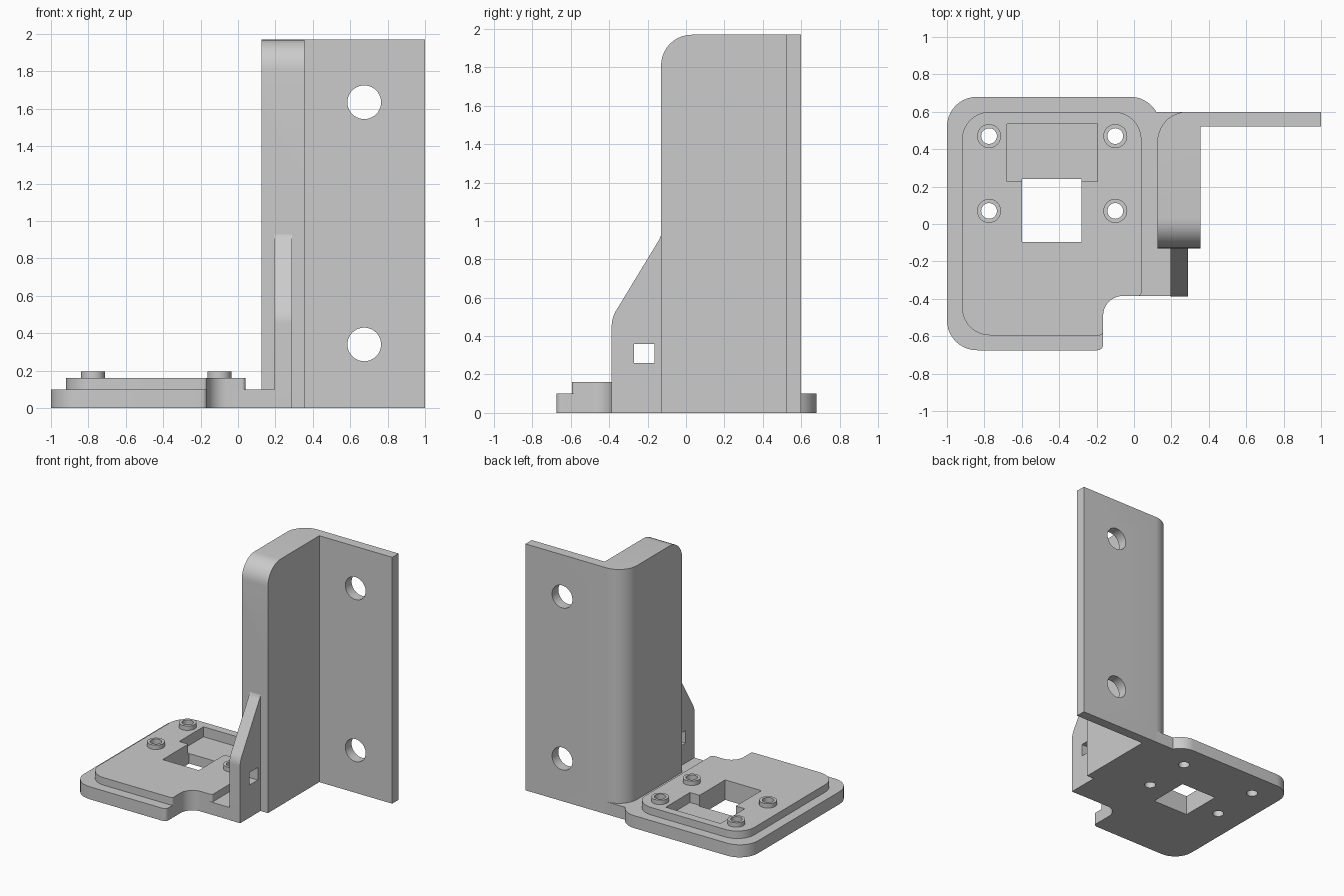
import bpy, bmesh, math
from mathutils import Vector

if "Cube" in bpy.data.objects:
    bpy.data.objects.remove(bpy.data.objects["Cube"])

grey = bpy.data.materials.new("plain_grey")
grey.use_nodes = True
COLOUR = (0.6, 0.6, 0.6, 1)
grey.diffuse_color = COLOUR
grey.node_tree.nodes["Principled BSDF"].inputs["Base Color"].default_value = COLOUR


def rounded(corners, steps=10):
    """Outline from (a, b) or (a, b, fillet radius) corners."""
    pts = []
    for i, c in enumerate(corners):
        p = Vector(c[:2])
        if len(c) == 2:
            pts.append(p)
            continue
        r = c[2]
        d1 = (Vector(corners[i - 1][:2]) - p).normalized()
        d2 = (Vector(corners[(i + 1) % len(corners)][:2]) - p).normalized()
        half = d1.angle(d2) / 2
        centre = p + (d1 + d2).normalized() * r / math.sin(half)
        start = (p + d1 * r / math.tan(half) - centre).normalized()
        end = (p + d2 * r / math.tan(half) - centre).normalized()
        pts += [centre + start.slerp(end, k / steps) * r for k in range(steps + 1)]
    return pts


def rect(a0, a1, b0, b1):
    return [(a0, b0), (a1, b0), (a1, b1), (a0, b1)]


def circle(a, b, r, n=32):
    return [(a + r * math.cos(math.tau * k / n), b + r * math.sin(math.tau * k / n)) for k in range(n)]


PLACE = {"z": lambda a, b, c: (a, b, c),
         "x": lambda a, b, c: (c, a, b),
         "y": lambda a, b, c: (a, c, b)}


def prism(name, outline, low, high, axis="z"):
    """Extrude an outline along an axis."""
    bm = bmesh.new()
    place = PLACE[axis]
    face = bm.faces.new([bm.verts.new(place(p[0], p[1], low)) for p in outline])
    top = bmesh.ops.extrude_face_region(bm, geom=[face])["geom"]
    shift = Vector(place(0, 0, high - low))
    bmesh.ops.translate(bm, vec=shift, verts=[v for v in top if isinstance(v, bmesh.types.BMVert)])
    bmesh.ops.recalc_face_normals(bm, faces=bm.faces)
    mesh = bpy.data.meshes.new(name)
    bm.to_mesh(mesh)
    bm.free()
    mesh.materials.append(grey)
    obj = bpy.data.objects.new(name, mesh)
    bpy.context.collection.objects.link(obj)
    return obj


def activate(obj):
    bpy.ops.object.select_all(action="DESELECT")
    obj.select_set(True)
    bpy.context.view_layer.objects.active = obj


def carve(obj, *cutter, operation="DIFFERENCE"):
    """Cut a part with a temporary prism."""
    tool = prism("cutter", *cutter)
    mod = obj.modifiers.new("carve", "BOOLEAN")
    mod.operation, mod.solver, mod.object = operation, "EXACT", tool
    activate(obj)
    bpy.ops.object.modifier_apply(modifier=mod.name)
    bpy.data.objects.remove(tool)


parts = []

# Base plate with a notched front corner
base = prism("base_plate", rounded([
    (-1, 0.68, 0.16), (-1, -0.675, 0.16), (-0.165, -0.675, 0.03),
    (-0.165, -0.385, 0.105), (0.195, -0.385), (0.195, -0.1), (0.285, -0.1),
    (0.285, 0.6), (0.119, 0.6), (0.072, 0.68, 0.16)]), 0, 0.1)

# Raised platform on the base
platform = prism("raised_platform", rounded([
    (-0.92, 0.6, 0.15), (-0.92, -0.595, 0.15), (-0.165, -0.595, 0.02),
    (-0.165, -0.385, 0.105), (0.04, -0.385, 0.02), (0.04, 0.6, 0.15)]), 0.1, 0.16)

# Square opening and shallow recess behind it
for part in (base, platform):
    carve(part, rect(-0.6, -0.28, -0.095, 0.24), -0.1, 0.3)
    carve(part, rect(-0.68, -0.195, 0.228, 0.535), 0.08, 0.3)
    parts.append(part)

# Four screw bosses with through holes
for x in (-0.775, -0.1):
    for y in (0.07, 0.47):
        boss = prism("screw_boss", circle(x, y, 0.064), 0.16, 0.195)
        for part in (base, platform, boss):
            carve(part, circle(x, y, 0.042), -0.1, 0.3)
        parts.append(boss)

# Upright wall and flange, with rounded front top edge and mounting holes
wall = prism("upright_wall", rounded([
    (0.125, -0.13), (0.355, -0.13), (0.355, 0.52), (1, 0.52), (1, 0.6),
    (0.125, 0.6, 0.16)]), 0, 1.97)
carve(wall, rounded([(-0.13, -0.1), (0.8, -0.1), (0.8, 1.97), (-0.13, 1.97, 0.16)]),
      0, 1.2, "x", operation="INTERSECT")
for z in (0.34, 1.635):
    carve(wall, circle(0.675, z, 0.09, 40), 0.4, 0.8, "y")
parts.append(wall)

# Gusset rib with a square tie slot
rib = prism("gusset_rib", rounded([
    (-0.387, 0), (-0.387, 0.495, 0.15), (-0.126, 0.925, 0.12), (-0.126, 1.0),
    (-0.1, 1.0), (-0.1, 0)]), 0.195, 0.29, "x")
carve(rib, rect(-0.27, -0.163, 0.26, 0.36), 0, 0.5, "x")
parts.append(rib)

for part in parts:
    activate(part)
    bpy.ops.object.shade_smooth_by_angle(angle=math.radians(30))
